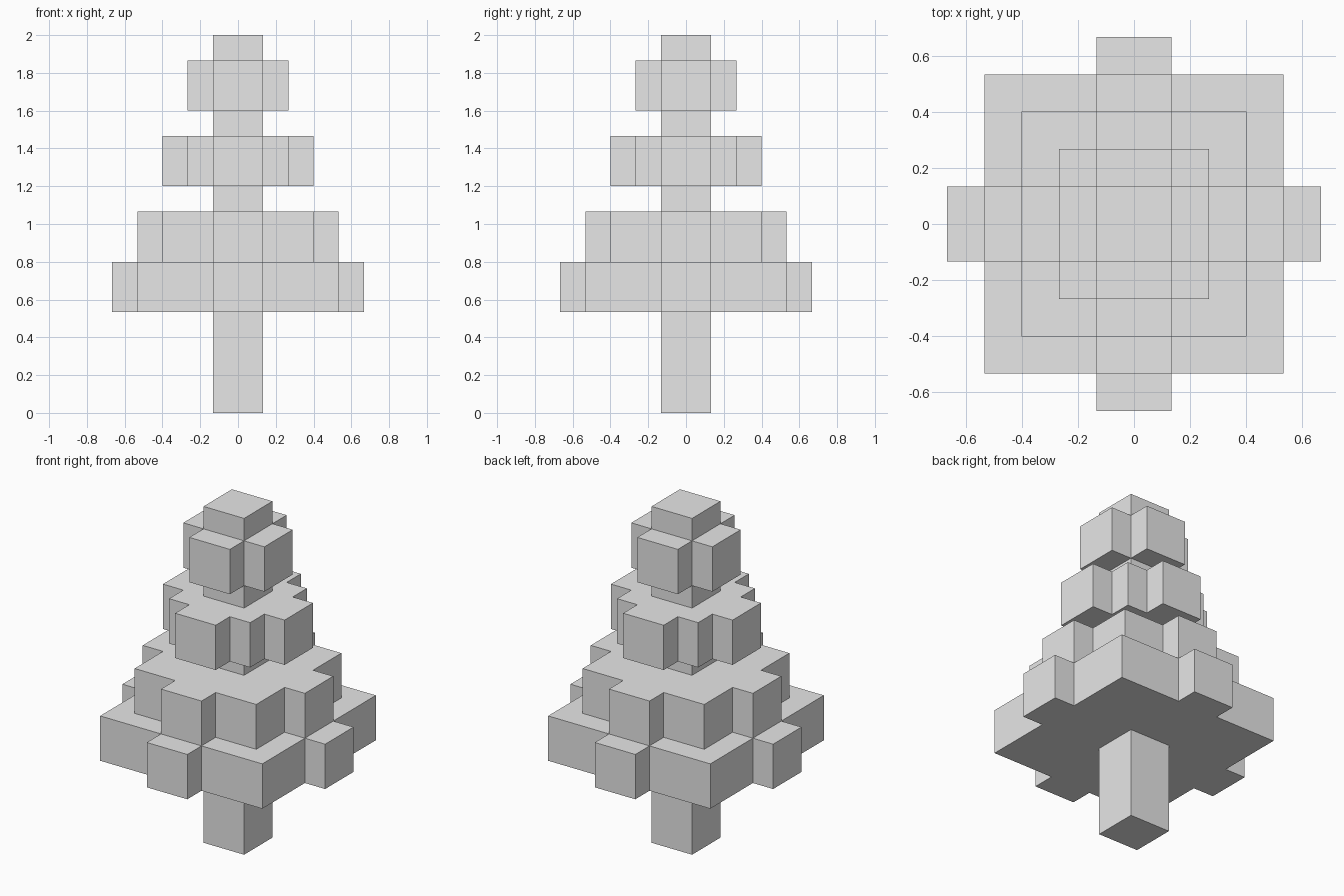
import bpy
import bmesh
from mathutils import Matrix

old = bpy.data.objects.get("Cube")
if old:
    bpy.data.objects.remove(old, do_unlink=True)

U = 2 / 15  # block size: the tree is fifteen blocks tall

GREY = (0.8, 0.8, 0.8, 1.0)
grey = bpy.data.materials.new("plain grey")
grey.use_nodes = True
grey.diffuse_color = GREY
grey.node_tree.nodes["Principled BSDF"].inputs["Base Color"].default_value = GREY


def outline(core, arm):
    """Square of half-width core, with an arm two blocks wide on each side."""
    quarter = [(core, -1), (core, 1)]
    if arm > core:
        quarter = [(arm, -1), (arm, 1), (core, 1), (core, core), (1, core)]
    if core == 1:
        quarter = [(arm, -1), (arm, 1), (1, 1)] if arm > 1 else [(1, 1)]
    points = []
    for _ in range(4):
        for p in quarter:
            if p not in points:
                points.append(p)
        quarter = [(-y, x) for x, y in quarter]
    return points


def block(name, core, arm, bottom, top):
    """Extrude the outline between two heights, all in blocks."""
    bm = bmesh.new()
    base = bm.faces.new([bm.verts.new((x, y, bottom)) for x, y in outline(core, arm)])
    lid = bmesh.ops.extrude_face_region(bm, geom=[base], use_keep_orig=True)
    verts = [g for g in lid["geom"] if isinstance(g, bmesh.types.BMVert)]
    bmesh.ops.translate(bm, vec=(0, 0, top - bottom), verts=verts)
    bmesh.ops.recalc_face_normals(bm, faces=bm.faces)
    bm.transform(Matrix.Scale(U, 4))
    mesh = bpy.data.meshes.new(name)
    bm.to_mesh(mesh)
    bm.free()
    mesh.materials.append(grey)
    bpy.context.collection.objects.link(bpy.data.objects.new(name, mesh))


# Trunk, and the bare stem between the branch tiers
block("trunk", 1, 1, 0, 4)
block("lower_stem", 1, 1, 8, 9)
block("upper_stem", 1, 1, 11, 12)

# Branch tiers, widest at the bottom
block("bottom_branches", 4, 5, 4, 6)
block("lower_branches", 3, 4, 6, 8)
block("middle_branches", 2, 3, 9, 11)
block("top_branches", 1, 2, 12, 14)

# Tip
block("tree_tip", 1, 1, 14, 15)
